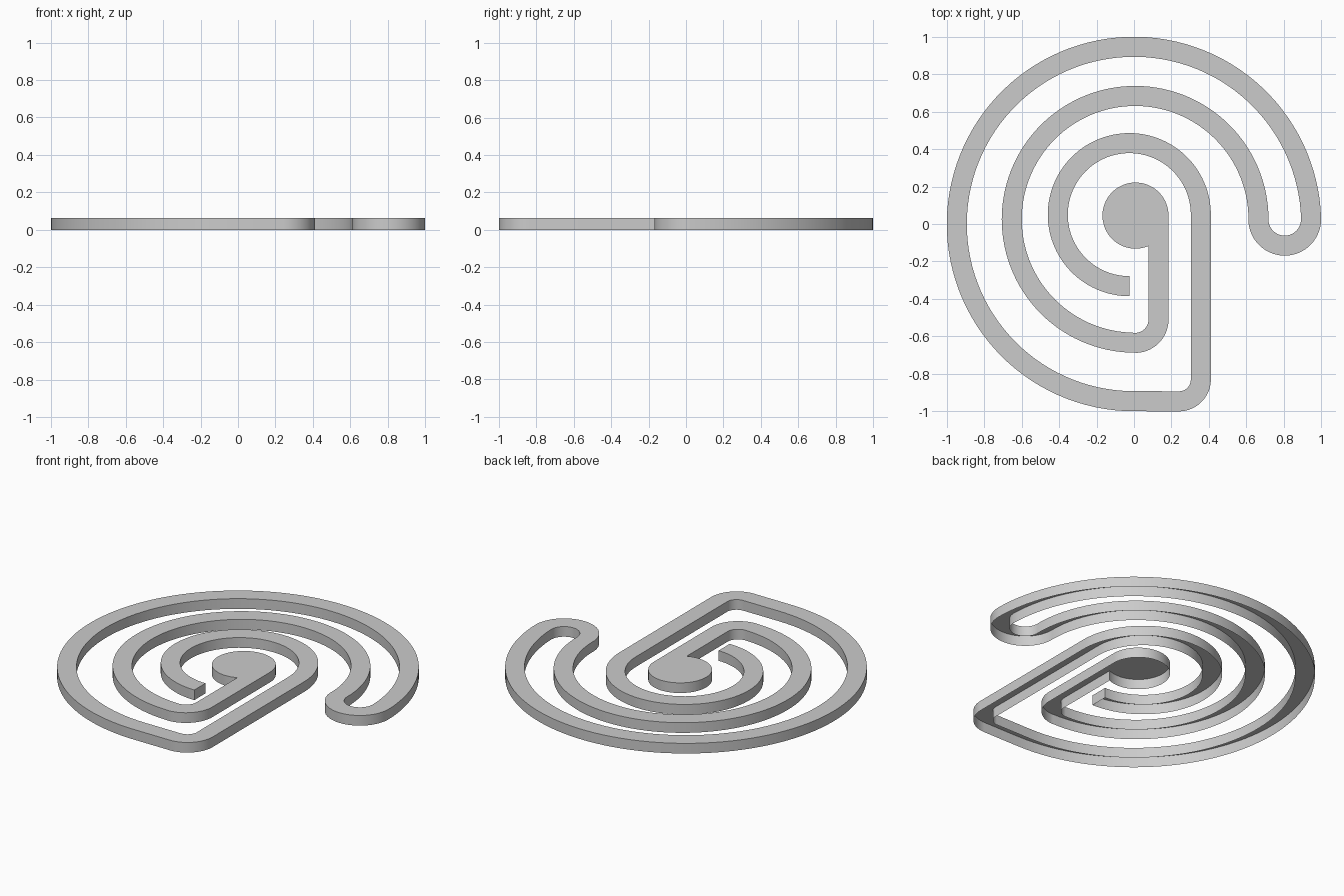
import bpy
import bmesh
from math import cos, sin, radians, degrees, acos

if "Cube" in bpy.data.objects:
    bpy.data.objects.remove(bpy.data.objects["Cube"])

HEIGHT = 0.062
HALF = 0.0535          # half the width of the band

# Centre line as arcs: centre x, y, radius, start and end angle (straight runs join them)
ARCS = [
    (-0.025, 0.05, 0.382, -90, -360),     # inner hook
    (0.24, -0.83, 0.117, 0, -90),         # lower right corner
    (0.0, 0.0, 0.9465, -90, -358.5),      # outer ring
    (0.805, 0.025, 0.1405, 0, -180),      # U turn
    (0.006, 0.025, 0.659, 0, 270),        # middle ring
    (0.006, -0.51, 0.125, 270, 360),      # corner below the disc
]
DISC_X, DISC_Y, DISC_R = 0.008, 0.045, 0.1765


def arc(cx, cy, r, a0, a1, step=3.0):
    n = max(8, int(abs(a1 - a0) / step))
    angles = [radians(a0 + (a1 - a0) * i / n) for i in range(n + 1)]
    return [(cx + r * cos(a), cy + r * sin(a)) for a in angles]


# Both edges of the band
right, left = [], []
for cx, cy, r, a0, a1 in ARCS:
    side = HALF if a1 > a0 else -HALF
    right += arc(cx, cy, r + side, a0, a1)
    left += arc(cx, cy, r - side, a0, a1)

# Disc edge, from the tangent on the right round to the band's left edge
join = 360 - degrees(acos((left[-1][0] - DISC_X) / DISC_R))
disc = arc(DISC_X, DISC_Y, DISC_R, 0, join)
outline = []
for p in right + disc + left[::-1]:
    if not outline or abs(p[0] - outline[-1][0]) + abs(p[1] - outline[-1][1]) > 0.003:
        outline.append(p)

# Top plate with walls hanging down, open underneath
bm = bmesh.new()
top = [bm.verts.new((x, y, HEIGHT)) for x, y in outline]
low = [bm.verts.new((x, y, 0)) for x, y in outline]
bm.faces.new(top)
for i in range(len(top)):
    j = (i + 1) % len(top)
    bm.faces.new((low[i], low[j], top[j], top[i]))

mesh = bpy.data.meshes.new("spiral_band")
bm.to_mesh(mesh)
bm.free()
band = bpy.data.objects.new("spiral_band", mesh)
bpy.context.collection.objects.link(band)
bpy.context.view_layer.objects.active = band
band.select_set(True)
bpy.ops.object.shade_smooth_by_angle(angle=radians(30))
